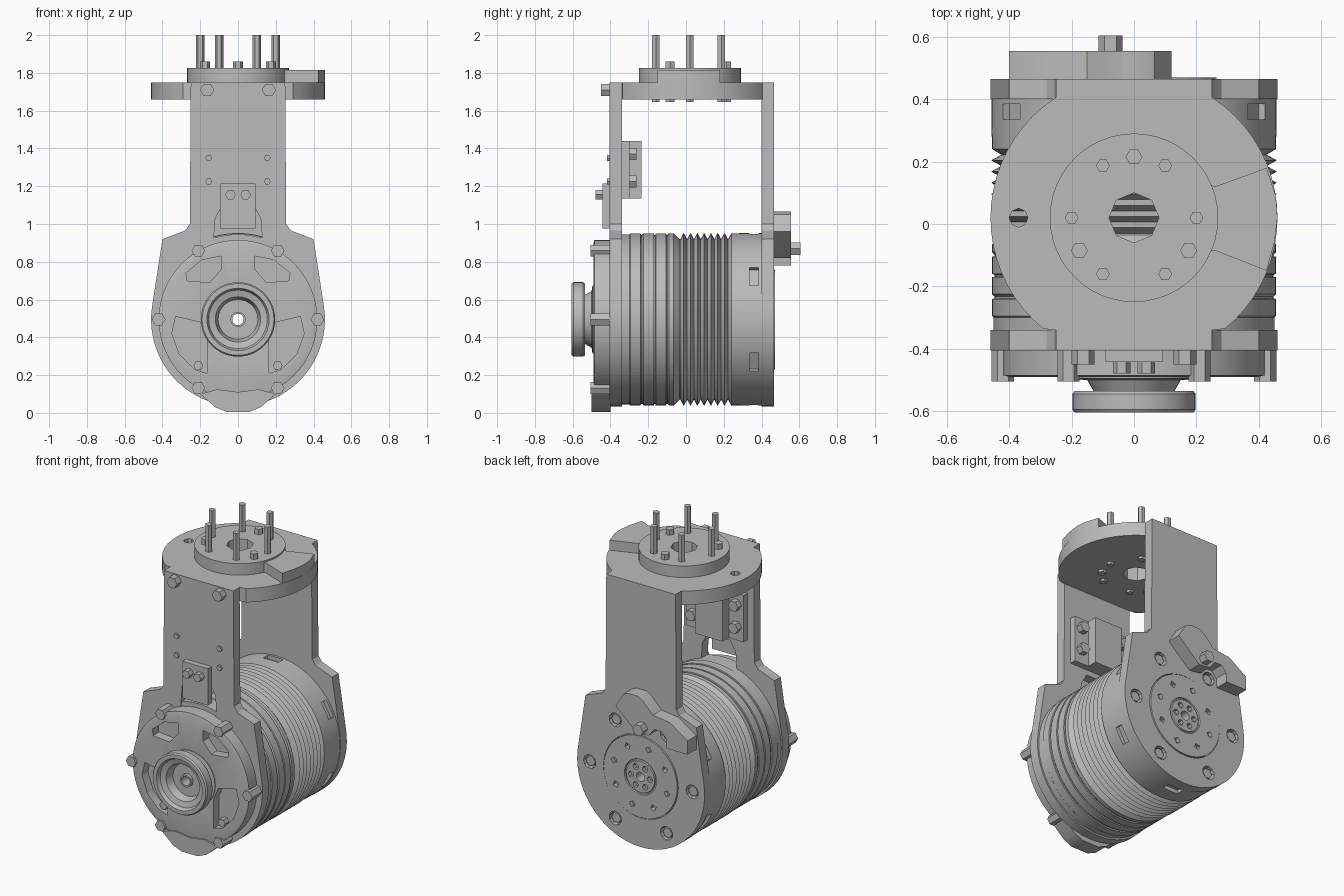
import bpy, bmesh, math
from mathutils import Vector

if "Cube" in bpy.data.objects:
    bpy.data.objects.remove(bpy.data.objects["Cube"])

CZ = 0.495   # height of the drum axis
R = 0.46     # drum radius
PY = 0.02    # centre of the top plate along y
parts = []

grey = bpy.data.materials.new("plain grey")
grey.use_nodes = True
grey.diffuse_color = (0.5, 0.5, 0.5, 1)
grey.node_tree.nodes["Principled BSDF"].inputs["Base Color"].default_value = (0.5, 0.5, 0.5, 1)


def finish(name, bm):
    bmesh.ops.recalc_face_normals(bm, faces=bm.faces)
    mesh = bpy.data.meshes.new(name)
    bm.to_mesh(mesh)
    bm.free()
    mesh.materials.append(grey)
    ob = bpy.data.objects.new(name, mesh)
    bpy.context.collection.objects.link(ob)
    parts.append(ob)
    return ob


def prism(name, outlines, a, b, axis="y"):
    """Extrude outlines from a to b along y (x, z points) or z (x, y points)."""
    bm = bmesh.new()
    for pts in outlines:
        place = lambda p, d: Vector((p[0], d, p[1]) if axis == "y" else (p[0], p[1], d))
        lo = [bm.verts.new(place(p, a)) for p in pts]
        hi = [bm.verts.new(place(p, b)) for p in pts]
        bm.faces.new(lo)
        bm.faces.new(hi)
        for i in range(len(pts)):
            j = (i + 1) % len(pts)
            bm.faces.new((lo[i], lo[j], hi[j], hi[i]))
    return finish(name, bm)


def lathe(name, profile, n=64):
    """Revolve a closed (radius, y) loop about the drum axis."""
    bm = bmesh.new()
    rings = []
    for i in range(n):
        t = math.tau * i / n
        rings.append([bm.verts.new((r * math.cos(t), y, CZ + r * math.sin(t))) for r, y in profile])
    for i in range(n):
        p, q = rings[i], rings[(i + 1) % n]
        for k in range(len(profile)):
            m = (k + 1) % len(profile)
            bm.faces.new((p[k], p[m], q[m], q[k]))
    return finish(name, bm)


def circle(x, v, r, n=6, turn=0.0):
    return [(x + r * math.cos(turn + math.tau * i / n), v + r * math.sin(turn + math.tau * i / n))
            for i in range(n)]


def around(radius, count, r, n, start=0.0):
    """Small polygons spaced round the drum axis."""
    angles = [start + math.tau * i / count for i in range(count)]
    return [circle(radius * math.cos(t), CZ + radius * math.sin(t), r, n, t) for t in angles]


def rect(x0, v0, x1, v1):
    return [(x0, v0), (x1, v0), (x1, v1), (x0, v1)]


def mirror(outlines):
    return outlines + [[(-x, v) for x, v in reversed(p)] for p in outlines]


def cut(target, cutter):
    mod = target.modifiers.new("cut", "BOOLEAN")
    mod.operation, mod.solver, mod.object = "DIFFERENCE", "EXACT", cutter
    bpy.context.view_layer.objects.active = target
    bpy.ops.object.modifier_apply(modifier=mod.name)
    parts.remove(cutter)
    bpy.data.objects.remove(cutter)


# Drum with grooves and bellows
profile = [(0.03, -0.4), (0.45, -0.4), (0.45, -0.3)]
for y in (-0.295, -0.225, -0.16):
    profile += [(0.455, y), (0.455, y + 0.055), (0.447, y + 0.056), (0.447, y + 0.062)]
profile += [(0.455, -0.09), (0.455, -0.065), (0.425, -0.035)]
for i in range(7):
    y = -0.03 + i * 0.036
    profile += [(0.425, y), (0.458, y + 0.018)]
profile += [(0.425, 0.222), (0.455, 0.24), (0.457, 0.32), (0.457, 0.4), (0.03, 0.4)]
drum = lathe("drum", profile)
pockets = []
for i in range(6):
    t = math.radians(30 + 60 * i)
    c, s = math.cos(t), math.sin(t)
    pockets.append([(u * c - w * s, CZ + u * s + w * c) for u, w in rect(0.43, -0.055, 0.5, 0.055)])
cut(drum, prism("pocket_cutter", pockets, 0.335, 0.385))

# Bracket side plates: round foot, tapered shoulders, straight strip
foot = [(R * math.cos(t), CZ + R * math.sin(t))
        for t in [math.radians(172 + 196 * i / 40) for i in range(41)]]
right_side = [(0.4, 0.92), (0.28, 0.965), (0.255, 1.0), (0.25, 1.75)]
outline = foot + right_side + [(-x, z) for x, z in reversed(right_side)]
front_plate = prism("front_plate", [outline], -0.405, -0.34)
cut(front_plate, prism("bore_cutter", [circle(0, CZ, 0.3, 32)], -0.5, -0.3))
cut(front_plate, prism("notch_cutter", [[(-0.13, 0.9), (0.13, 0.9), (0.12, 1.03), (0.08, 1.1),
                                        (-0.08, 1.1), (-0.12, 1.03)]], -0.5, -0.3))
rear_plate = prism("rear_plate", [outline], 0.4, 0.465)
cut(rear_plate, prism("bore_cutter", [circle(0, CZ, 0.27, 48)], 0.3, 0.5))
cut(rear_plate, prism("bolt_hole_cutter", around(0.37, 6, 0.045, 10), 0.42, 0.5))
prism("rear_bolts", around(0.37, 6, 0.034, 6), 0.41, 0.455)

# Rear bearing disc with small holes
disc = lathe("rear_disc", [(0.03, 0.4), (0.265, 0.4), (0.265, 0.47), (0.115, 0.47),
                           (0.112, 0.462), (0.105, 0.462), (0.102, 0.47), (0.03, 0.47)])
cut(disc, prism("disc_hole_cutter", around(0.2, 8, 0.022, 4, 0.3) + around(0.068, 6, 0.02, 6),
                0.445, 0.5))

# Rear stop arm
arm = [(0.12, 0.96), (0.065, 1.05), (0.03, 1.065), (-0.04, 1.065), (-0.08, 1.04), (-0.15, 0.97),
       (-0.27, 0.955), (-0.4, 0.87), (-0.4, 0.78), (-0.25, 0.78), (-0.245, 0.84), (-0.21, 0.88),
       (-0.16, 0.88), (-0.12, 0.83), (-0.04, 0.82), (0.02, 0.87)]
prism("rear_arm", [arm], 0.46, 0.555)
prism("rear_arm_bolt", [circle(-0.075, 0.87, 0.038)], 0.55, 0.605)

# Front cover with recessed windows
cover = lathe("front_cover", [(0.03, -0.41), (0.03, -0.47), (0.1, -0.49), (0.4, -0.49),
                              (0.42, -0.485), (0.42, -0.34), (0.31, -0.34), (0.31, -0.41)])
windows = [[(0.35, 0.42), (0.33, 0.51), (0.2, 0.48), (0.165, 0.4), (0.165, 0.21), (0.23, 0.23), (0.31, 0.31)],
           [(0.275, 0.74), (0.19, 0.81), (0.09, 0.83), (0.09, 0.76), (0.15, 0.69), (0.27, 0.7)]]
cut(cover, prism("window_cutter", mirror(windows), -0.55, -0.43))
prism("cover_bolts", around(0.42, 6, 0.036, 6), -0.505, -0.4)
prism("cover_screws", mirror([circle(0.21, 0.25, 0.026)]), -0.47, -0.42)
prism("bottom_lug", [[(-0.2, 0.1), (-0.12, 0.03), (-0.06, 0.005), (0.06, 0.005), (0.12, 0.03),
                      (0.2, 0.1), (0.11, 0.125), (0, 0.11), (-0.11, 0.125)]], -0.5, -0.4)

# Output hub, hollow at the front
lathe("output_hub", [(0.03, -0.46), (0.18, -0.46), (0.18, -0.495), (0.15, -0.5), (0.13, -0.535),
                     (0.19, -0.535), (0.197, -0.545), (0.197, -0.595), (0.19, -0.605),
                     (0.165, -0.605), (0.155, -0.58), (0.12, -0.57), (0.105, -0.52),
                     (0.04, -0.52), (0.04, -0.54), (0.03, -0.54)], 48)

# Top plate, raised ring and stop wedge
top = []
for i in range(64):
    x, y = circle(0, PY, R, 64)[i]
    top.append((x, min(max(y, -0.34), 0.44)))
top_plate = prism("top_plate", [top], 1.66, 1.75, "z")
ring = prism("top_ring", [circle(0, PY, 0.27, 48)], 1.74, 1.825, "z")
for target in (top_plate, ring):
    cut(target, prism("centre_cutter", [circle(0, PY, 0.08, 8)], 1.6, 1.9, "z"))
cut(top_plate, prism("pin_hole_cutter", [circle(-0.37, PY, 0.03, 8)], 1.6, 1.9, "z"))
prism("stop_wedge", [[(0.235, 0.13), (0.26, 0.12), (0.425, 0.18), (0.455, 0.09), (0.46, 0.02),
                      (0.45, -0.06), (0.425, -0.15), (0.26, -0.085), (0.235, -0.09)]], 1.74, 1.815, "z")

# Pins and short screws through the top plate
tall = mirror([circle(0.1, 0.187, 0.022), circle(0.2, PY, 0.022), circle(0.1, -0.16, 0.022)])
short = mirror([circle(0.175, -0.085, 0.027)]) + [circle(0, 0.215, 0.027)]
prism("top_pins", tall, 1.645, 2.0, "z")
prism("top_screws", short, 1.645, 1.86, "z")

# Front strip fittings
prism("strip_bolts", mirror([circle(0.163, 1.71, 0.037)]), -0.45, -0.39)
prism("strip_screws", mirror([circle(0.155, z, 0.018) for z in (1.35, 1.225)]), -0.418, -0.39)
prism("clip_plate", [rect(-0.092, 0.975, 0.092, 1.215)], -0.442, -0.4)
prism("clip_screws", mirror([circle(0.04, 1.155, 0.028)]), -0.48, -0.43)

# Block behind the front strip, with bolted flanges
prism("inner_flange", [rect(-0.205, 1.135, 0.205, 1.44)], -0.345, -0.3)
prism("inner_block", [rect(-0.1, 1.135, 0.1, 1.44)], -0.31, -0.235)
prism("inner_bolts", mirror([circle(0.155, z, 0.036) for z in (1.37, 1.225)]), -0.31, -0.262)

# Shading
bpy.ops.object.select_all(action="DESELECT")
for ob in parts:
    ob.select_set(True)
bpy.context.view_layer.objects.active = drum
bpy.ops.object.shade_smooth_by_angle(angle=math.radians(30))
